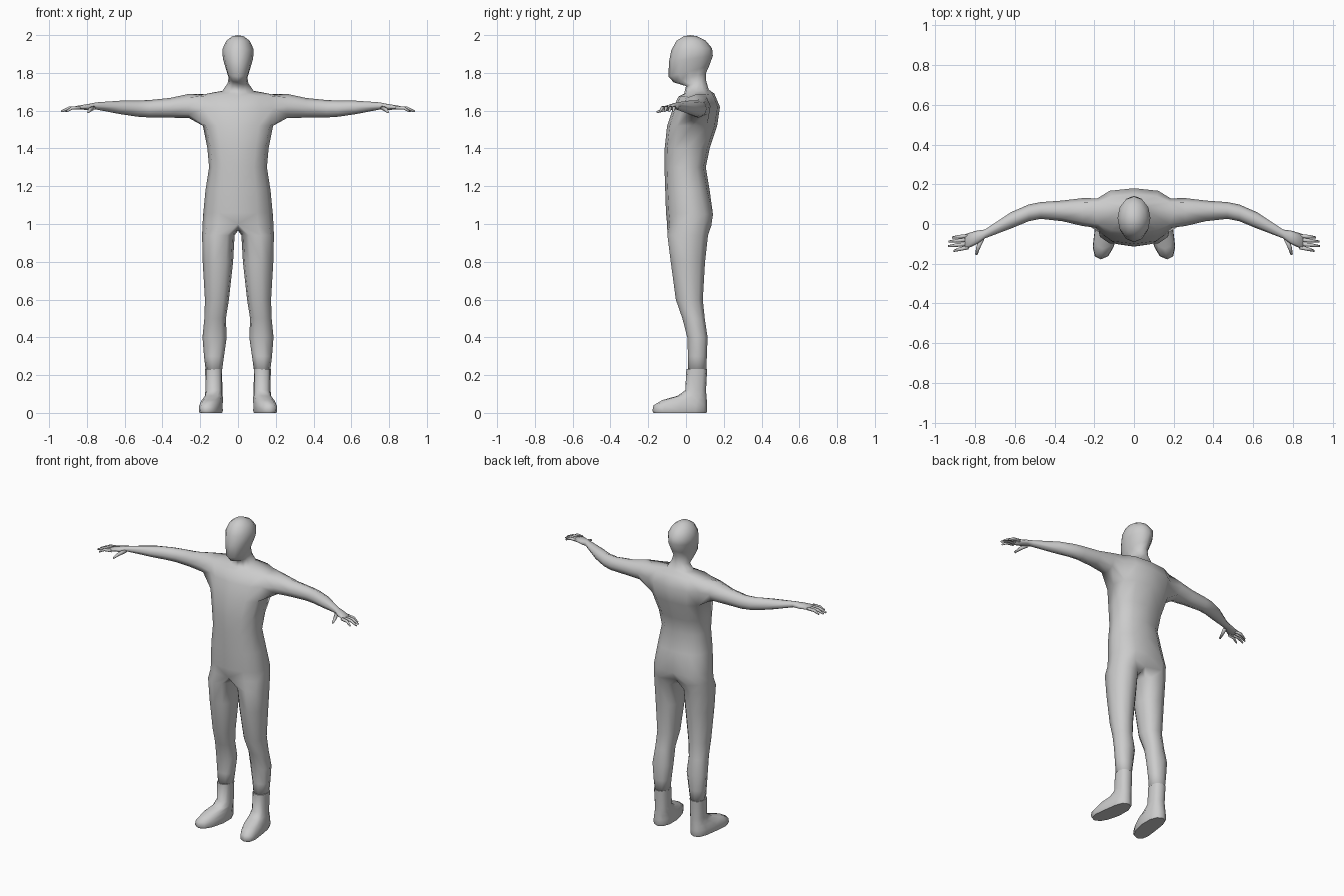
import bpy, bmesh, math
from mathutils import Vector

if "Cube" in bpy.data.objects:
    bpy.data.objects.remove(bpy.data.objects["Cube"])

grey = bpy.data.materials.new("plain grey")
grey.diffuse_color = (0.6, 0.6, 0.6, 1)
grey.use_nodes = True
grey.node_tree.nodes["Principled BSDF"].inputs["Base Color"].default_value = grey.diffuse_color


def spow(v, p):
    return math.copysign(abs(v) ** p, v)


def bridge(bm, a, b, closed=True, skip=()):
    n = len(a)
    for i in range(n if closed else n - 1):
        if i not in skip:
            j = (i + 1) % n
            bm.faces.new((a[i], a[j], b[j], b[i]))


def finish(bm, name, angle):
    """Mirror the half across x = 0 and make a smooth-shaded object."""
    bmesh.ops.mirror(bm, geom=bm.verts[:] + bm.edges[:] + bm.faces[:],
                     axis='X', merge_dist=0.0005)
    bmesh.ops.recalc_face_normals(bm, faces=bm.faces[:])
    mesh = bpy.data.meshes.new(name)
    bm.to_mesh(mesh)
    bm.free()
    mesh.materials.append(grey)
    ob = bpy.data.objects.new(name, mesh)
    bpy.context.collection.objects.link(ob)
    bpy.ops.object.select_all(action='DESELECT')
    ob.select_set(True)
    bpy.context.view_layer.objects.active = ob
    bpy.ops.object.shade_smooth_by_angle(angle=math.radians(angle))


bm = bmesh.new()

# Trunk, neck and head: half width, front y, front z, back y, back z, roundness
trunk = [
    (.188, -.100, 1.00, .148, .99, .85),
    (.184, -.106, 1.06, .158, 1.05, .85),
    (.172, -.110, 1.18, .125, 1.18, .85),
    (.153, -.114, 1.30, .105, 1.30, .85),
    (.162, -.113, 1.40, .125, 1.40, .80),
    (.186, -.100, 1.52, .165, 1.52, .75),
    (.205, -.070, 1.61, .180, 1.62, .75),
    (.200, -.040, 1.675, .150, 1.69, .80),
    (.085, -.010, 1.69, .120, 1.712, .90),
    (.055, .000, 1.73, .106, 1.76, 1.0),
    (.050, -.065, 1.75, .106, 1.80, 1.0),
    (.060, -.093, 1.78, .122, 1.835, 1.0),
    (.080, -.090, 1.86, .142, 1.89, 1.0),
    (.083, -.078, 1.92, .138, 1.93, 1.0),
    (.062, -.050, 1.97, .105, 1.97, 1.0),
    (.030, -.012, 1.994, .058, 1.994, 1.0),
]
rings = []
for w, yf, zf, yb, zb, p in trunk:
    ring = []
    for i in range(7):
        a = math.radians(-90 + 30 * i)
        x = 0 if i in (0, 6) else w * spow(math.cos(a), p)
        t = (1 + spow(math.sin(a), p)) / 2
        ring.append(bm.verts.new((x, yf + (yb - yf) * t, zf + (zb - zf) * t)))
    rings.append(ring)
rings[0][6].co.y -= .045          # cleft between the buttocks
rings[1][6].co.y -= .018
for k in range(len(rings) - 1):   # leave an opening for the arm
    bridge(bm, rings[k], rings[k + 1], False, (2, 3) if k in (5, 6) else ())
crown = bm.verts.new((0, .022, 2.0))
for i in range(6):
    bm.faces.new((rings[-1][i], rings[-1][i + 1], crown))

# Leg: z, inner x, outer x, front y, back y
leg = [
    (.94, .018, .190, -.100, .118),
    (.80, .026, .187, -.082, .102),
    (.60, .048, .175, -.055, .090),
    (.50, .064, .178, -.020, .100),
    (.40, .060, .188, .006, .115),
    (.30, .074, .180, .010, .111),
    (.20, .088, .168, .008, .107),
]
crotch = [bm.verts.new((0, y, z)) for y, z in ((.075, .972), (.02, .965), (-.04, .975))]
prev = rings[0] + crotch
for z, xi, xo, yf, yb in leg:
    ring = []
    for d in (-120, -80, -40, 0, 40, 80, 120, 150, 180, 210):
        a = math.radians(d)
        ring.append(bm.verts.new(((xi + xo) / 2 + (xo - xi) / 2 * spow(math.cos(a), .9),
                                  (yf + yb) / 2 + (yb - yf) / 2 * spow(math.sin(a), .9), z)))
    bridge(bm, prev, ring)
    prev = ring
bm.faces.new(prev)

# Arm and palm: x, y, z, y radius, z radius
arm = [
    (.26, .060, 1.625, .070, .064),
    (.36, .066, 1.615, .052, .052),
    (.47, .068, 1.610, .042, .046),
    (.53, .056, 1.611, .042, .043),
    (.62, .018, 1.617, .041, .036),
    (.75, -.050, 1.625, .022, .019),
    (.79, -.067, 1.620, .034, .016),
    (.85, -.090, 1.616, .039, .010),
]
lo, mid, hi = rings[5:8]
prev = [lo[2], lo[3], lo[4], mid[4], hi[4], hi[3], hi[2], mid[2]]
for x, y, z, ry, rz in arm:
    ring = []
    for i in range(8):
        a = math.radians(-135 + 45 * i)
        ring.append(bm.verts.new((x, y + ry * math.cos(a), z + rz * math.sin(a))))
    bridge(bm, prev, ring)
    prev = ring
bm.faces.new(prev)


def finger(points):
    """Six-sided tapering tube through (x, y, z, radius) points."""
    axis = (Vector(points[-1][:3]) - Vector(points[0][:3])).normalized()
    side = axis.cross(Vector((0, 0, 1))).normalized()
    up = side.cross(axis)
    loops = []
    for x, y, z, r in points:
        loops.append([bm.verts.new(Vector((x, y, z)) + r * (side * math.cos(k * math.pi / 3)
                      + up * math.sin(k * math.pi / 3))) for k in range(6)])
    for a, b in zip(loops, loops[1:]):
        bridge(bm, a, b)
    bm.faces.new(loops[0])
    bm.faces.new(loops[-1])


# Fingers and thumb
for y0, x1, y1 in ((-.060, .915, -.068), (-.080, .933, -.088),
                   (-.100, .936, -.112), (-.118, .908, -.136)):
    finger([(.835, y0, 1.616, .010), ((.85 + x1) / 2, (y0 + y1) / 2, 1.614, .009),
            (x1, y1, 1.596, .005)])
finger([(.765, -.070, 1.616, .013), (.785, -.120, 1.604, .010), (.794, -.154, 1.592, .006)])
finish(bm, "body", 100)

# Boots: z, inner x, outer x, front y, back y
bm = bmesh.new()
boot = [
    (.232, .084, .174, .002, .112),
    (.120, .083, .172, -.004, .106),
    (.090, .081, .176, -.045, .108),
    (.068, .078, .184, -.125, .110),
    (.040, .076, .190, -.172, .112),
    (.012, .074, .192, -.178, .112),
    (.000, .078, .188, -.172, .108),
]
loops = []
for z, xi, xo, yf, yb in boot:
    loop = []
    for i in range(12):
        a = math.radians(30 * i)
        y = (yf + yb) / 2 + (yb - yf) / 2 * spow(math.sin(a), .8)
        x = (xi + xo) / 2 + (xo - xi) / 2 * spow(math.cos(a), .8)
        loop.append(bm.verts.new((x + max(0, -y) * .19, y, z)))   # toes turn out
    loops.append(loop)
for a, b in zip(loops, loops[1:]):
    bridge(bm, a, b)
bm.faces.new(loops[0])
bm.faces.new(loops[-1])
finish(bm, "boots", 50)
